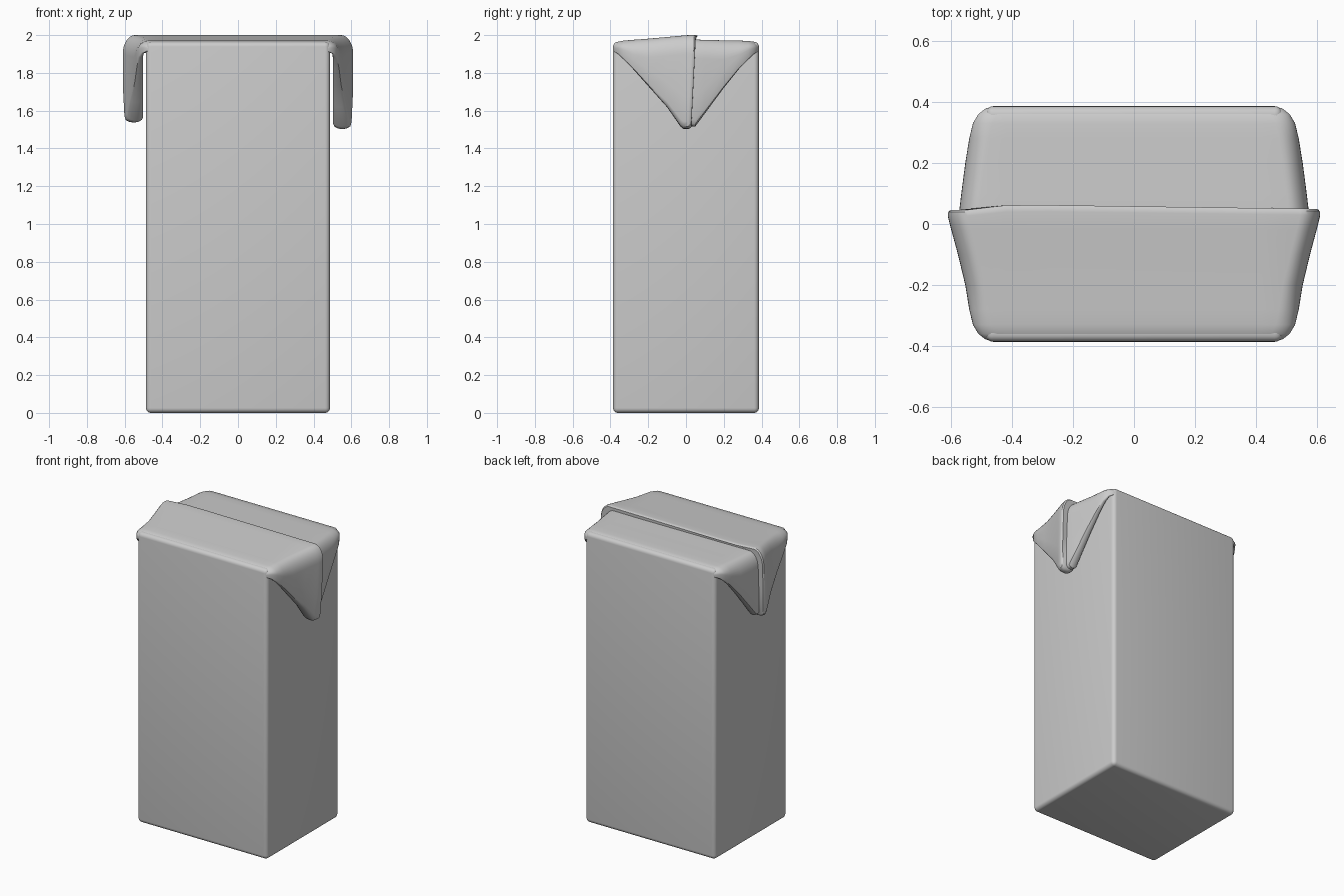
import bpy, bmesh, math

if "Cube" in bpy.data.objects:
    bpy.data.objects.remove(bpy.data.objects["Cube"])


def finish(name, bm, angle=40):
    bmesh.ops.recalc_face_normals(bm, faces=bm.faces)
    me = bpy.data.meshes.new(name)
    bm.to_mesh(me)
    bm.free()
    ob = bpy.data.objects.new(name, me)
    bpy.context.collection.objects.link(ob)
    bpy.ops.object.select_all(action='DESELECT')
    ob.select_set(True)
    bpy.context.view_layer.objects.active = ob
    bpy.ops.object.shade_smooth_by_angle(angle=math.radians(angle))
    return ob


def lerp_table(table, y):
    for a, b in zip(table, table[1:]):
        if y <= b[0]:
            t = (y - a[0]) / (b[0] - a[0])
            return [p + (q - p) * t for p, q in zip(a, b)]
    return list(table[-1])


def half_section(xo, zt, zb):
    """One side of the folded cover: inner wall, rounded tip, outer wall, shoulder."""
    xi = min(0.503, xo - 0.012)
    h, w = zt - zb, xo - xi
    pts = [(xi, max(1.905, zb + 0.3 * h)), (xi, zb + 0.06 * h)]
    for k in range(1, 6):                       # rounded lower edge
        a = math.pi * (1 + k / 6)
        pts.append((xi + w * 0.46 * (1 + math.cos(a)),
                    zb + 0.06 * h * (1 + math.sin(a))))
    pts += [(xo - 0.08 * w, zb + 0.08 * h), (xo - 0.02 * w, zb + 0.35 * h)]
    rz, rx = min(0.1, 0.5 * h), min(0.065, 0.12 * xo)
    for k in range(9):                          # rounded shoulder
        a = math.pi / 2 * k / 8
        pts.append((xo - rx + rx * math.cos(a), zt - rz + rz * math.sin(a)))
    for x in (0.42, 0.28, 0.14):                # flat top
        pts.append((x, zt))
    return pts


def cover(name, table, ys, seam_bend):
    bm = bmesh.new()
    rings = []
    for y in ys:
        _, xo, zt, zb = lerp_table(table, y)
        right = half_section(xo, zt, zb)
        left = half_section(xo, zt, zb + 0.035 * (zt - zb) / 0.5)
        pts = right + [(0, zt)] + [(-x, z) for x, z in reversed(left)]
        ring = []
        for x, z in pts:
            dy = 0
            if seam_bend and y > -0.06:         # slightly wavy seam
                f = min(1, (y + 0.06) / 0.1)
                dy = f * (0.008 - 0.014 * x - 0.05 * max(0, 1.95 - z))
                if x < -0.4:
                    dy -= f * 0.02 * min(1, (-x - 0.4) / 0.15)
            ring.append(bm.verts.new((x, y + dy, z)))
        rings.append(ring)
    n = len(rings[0])
    for a, b in zip(rings, rings[1:]):
        for i in range(n):
            j = (i + 1) % n
            bm.faces.new((a[i], a[j], b[j], b[i]))
    for r in (rings[0], rings[-1]):
        bm.faces.new(r)
    return finish(name, bm)


# Carton body
bm = bmesh.new()
bmesh.ops.create_cube(bm, size=1)
for v in bm.verts:
    v.co = (v.co.x * 0.974, v.co.y * 0.772, (v.co.z + 0.5) * 1.965)
bmesh.ops.bevel(bm, geom=bm.edges[:], offset=0.026, segments=5,
                profile=0.5, affect='EDGES')
finish("carton_body", bm)

# Columns: y, outer x, top z, lower z of the ear
front = [(-0.384, 0.465, 1.94, 1.915), (-0.378, 0.487, 1.953, 1.912),
         (-0.36, 0.51, 1.965, 1.90), (-0.33, 0.528, 1.971, 1.872),
         (-0.28, 0.54, 1.975, 1.82), (-0.2, 0.553, 1.981, 1.73),
         (-0.1, 0.577, 1.99, 1.618), (-0.02, 0.598, 1.997, 1.515),
         (0.0, 0.603, 1.999, 1.503), (0.03, 0.61, 2.0, 1.502),
         (0.043, 0.61, 2.0, 1.506), (0.05, 0.604, 1.995, 1.515)]
back = [(0.0, 0.575, 1.976, 1.515), (0.05, 0.572, 1.976, 1.517),
        (0.1, 0.566, 1.975, 1.585), (0.2, 0.553, 1.972, 1.72),
        (0.28, 0.54, 1.971, 1.82), (0.33, 0.528, 1.969, 1.872),
        (0.36, 0.51, 1.965, 1.90), (0.378, 0.487, 1.953, 1.912),
        (0.385, 0.465, 1.94, 1.915)]

# Folded top halves with the hanging triangular ears
cover("front_top_fold", front, [r[0] for r in front], True)
cover("back_top_fold", back, [r[0] for r in back], False)
